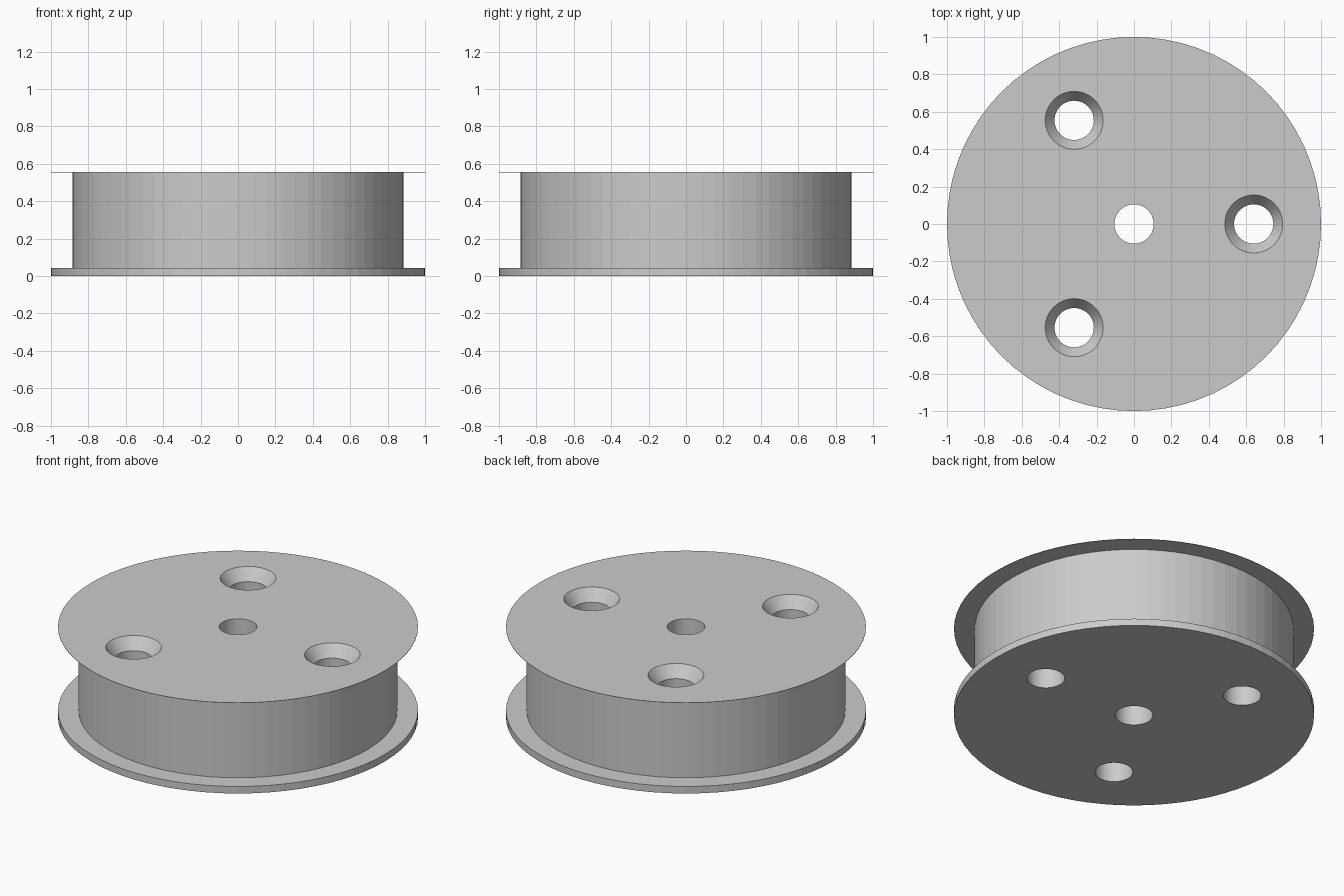
import bpy, bmesh, math
from mathutils import Matrix

cube = bpy.data.objects.get("Cube")
if cube:
    bpy.data.objects.remove(cube, do_unlink=True)

grey = bpy.data.materials.new("plain grey")
grey.use_nodes = True
colour = (0.6, 0.6, 0.6, 1)
grey.diffuse_color = colour
grey.node_tree.nodes["Principled BSDF"].inputs["Base Color"].default_value = colour

TOP = 0.556


def lathe(name, profile, sides, x=0.0, y=0.0):
    """Closed solid turned about z from (radius, height) pairs, bottom to top."""
    bm = bmesh.new()
    rings = []
    for r, z in profile:
        ring = bmesh.ops.create_circle(bm, segments=sides, radius=r,
                                       matrix=Matrix.Translation((x, y, z)))
        rings.append(ring["verts"])
    for low, high in zip(rings, rings[1:]):
        for i in range(sides):
            j = (i + 1) % sides
            bm.faces.new((low[i], low[j], high[j], high[i]))
    bm.faces.new(rings[0])
    bm.faces.new(rings[-1])
    bmesh.ops.recalc_face_normals(bm, faces=bm.faces)
    mesh = bpy.data.meshes.new(name)
    bm.to_mesh(mesh)
    bm.free()
    mesh.materials.append(grey)
    obj = bpy.data.objects.new(name, mesh)
    bpy.context.collection.objects.link(obj)
    return obj


# Spool: thick bottom flange, drum, paper-thin top flange
spool = lathe("flanged_spool", [(1, 0), (1, 0.043), (0.885, 0.043),
                                (0.885, TOP - 0.002), (1, TOP - 0.002), (1, TOP)], 72)

# Centre bore and three countersunk screw holes
bore = [(0.105, -0.1), (0.105, TOP + 0.1)]
sink = [(0.105, -0.1), (0.105, TOP - 0.07), (0.155, TOP), (0.155, TOP + 0.1)]
cutters = [lathe("centre_bore_cutter", bore, 48)]
for k in range(3):
    a = math.radians(120 * k)
    cutters.append(lathe(f"screw_hole_cutter_{k + 1}", sink, 48,
                         0.64 * math.cos(a), 0.64 * math.sin(a)))

for cutter in cutters:
    cut = spool.modifiers.new(cutter.name, "BOOLEAN")
    cut.operation = "DIFFERENCE"
    cut.solver = "EXACT"
    cut.object = cutter

# Apply the cuts and drop the cutters
bpy.context.view_layer.objects.active = spool
spool.select_set(True)
for cutter in cutters:
    bpy.ops.object.modifier_apply(modifier=cutter.name)
    bpy.data.objects.remove(cutter, do_unlink=True)
